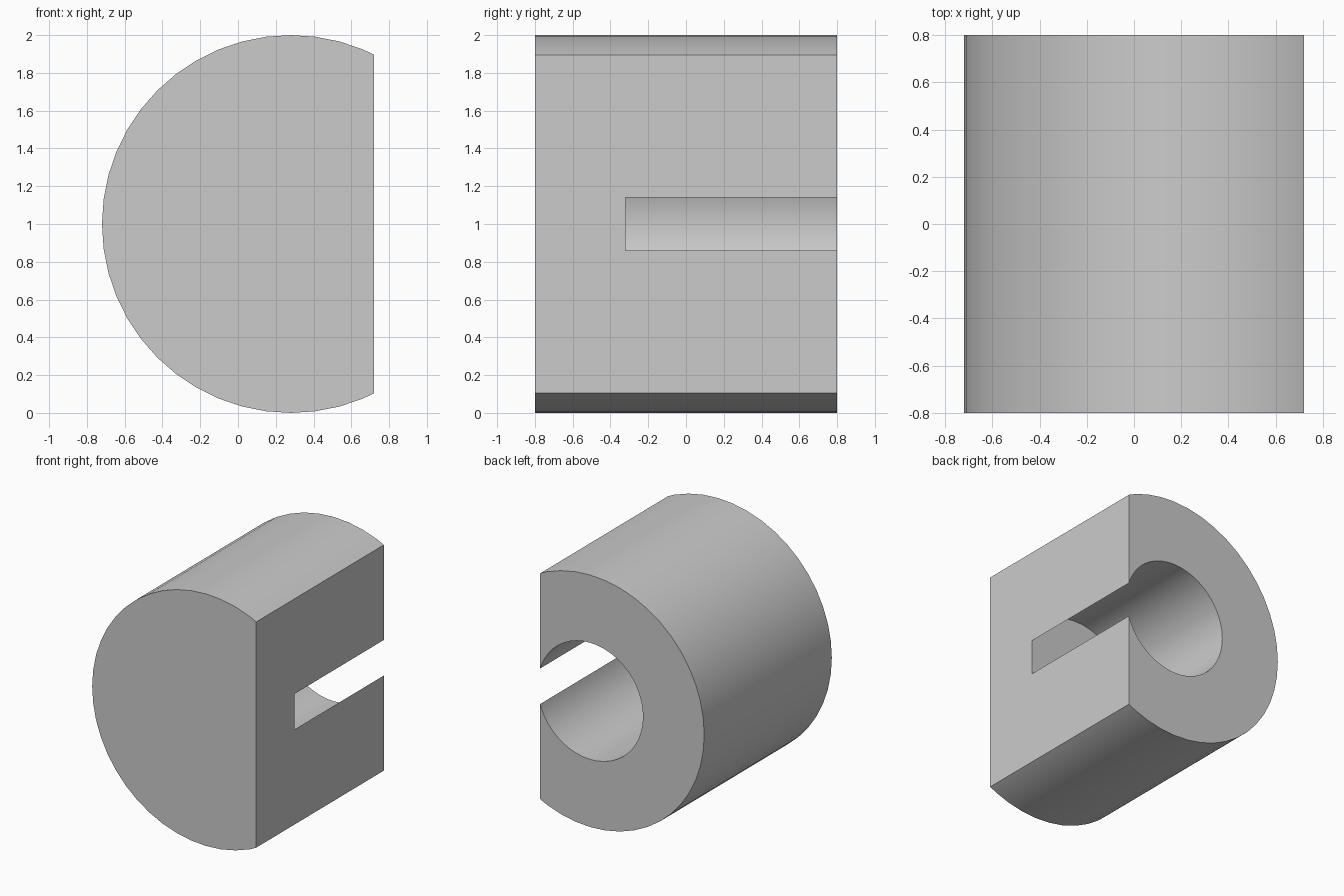
import bpy
import math

cube = bpy.data.objects.get("Cube")
if cube:
    bpy.data.objects.remove(cube, do_unlink=True)

AXIS_X, AXIS_Z = 0.28, 1.0
FLAT_X = 0.72

grey = bpy.data.materials.new("plain_grey")
grey.use_nodes = True
colour = (0.6, 0.6, 0.6, 1)
grey.diffuse_color = colour
grey.node_tree.nodes["Principled BSDF"].inputs["Base Color"].default_value = colour


def cylinder_along_y(name, radius, front, back):
    bpy.ops.mesh.primitive_cylinder_add(
        vertices=48, radius=radius, depth=back - front,
        location=(AXIS_X, (front + back) / 2, AXIS_Z),
        rotation=(math.pi / 2, 0, 0))
    obj = bpy.context.object
    obj.name = name
    bpy.ops.object.transform_apply(location=True, rotation=True, scale=True)
    obj.data.materials.clear()
    obj.data.materials.append(grey)
    return obj


def cut(target, cutter):
    cutter.hide_render = True
    bpy.ops.object.select_all(action="DESELECT")
    target.select_set(True)
    bpy.context.view_layer.objects.active = target
    mod = target.modifiers.new("cut", "BOOLEAN")
    mod.operation = "DIFFERENCE"
    mod.solver = "EXACT"
    mod.object = cutter
    bpy.ops.object.modifier_apply(modifier=mod.name)
    bpy.data.objects.remove(cutter, do_unlink=True)


# Round body
body = cylinder_along_y("round_body", 1.0, -0.8, 0.8)

# Flat side face
bpy.ops.mesh.primitive_cube_add(size=3, location=(FLAT_X + 1.5, 0, AXIS_Z))
flat_cutter = bpy.context.object
flat_cutter.name = "flat_cutter"
flat_cutter.data.materials.append(grey)
cut(body, flat_cutter)

# Blind bore from the back, breaking through the flat as a slot
cut(body, cylinder_along_y("bore_cutter", 0.463, -0.32, 1.0))

# Smooth curved walls, crisp rims
bpy.ops.object.select_all(action="DESELECT")
body.select_set(True)
bpy.context.view_layer.objects.active = body
bpy.ops.object.shade_smooth_by_angle(angle=math.radians(20))
